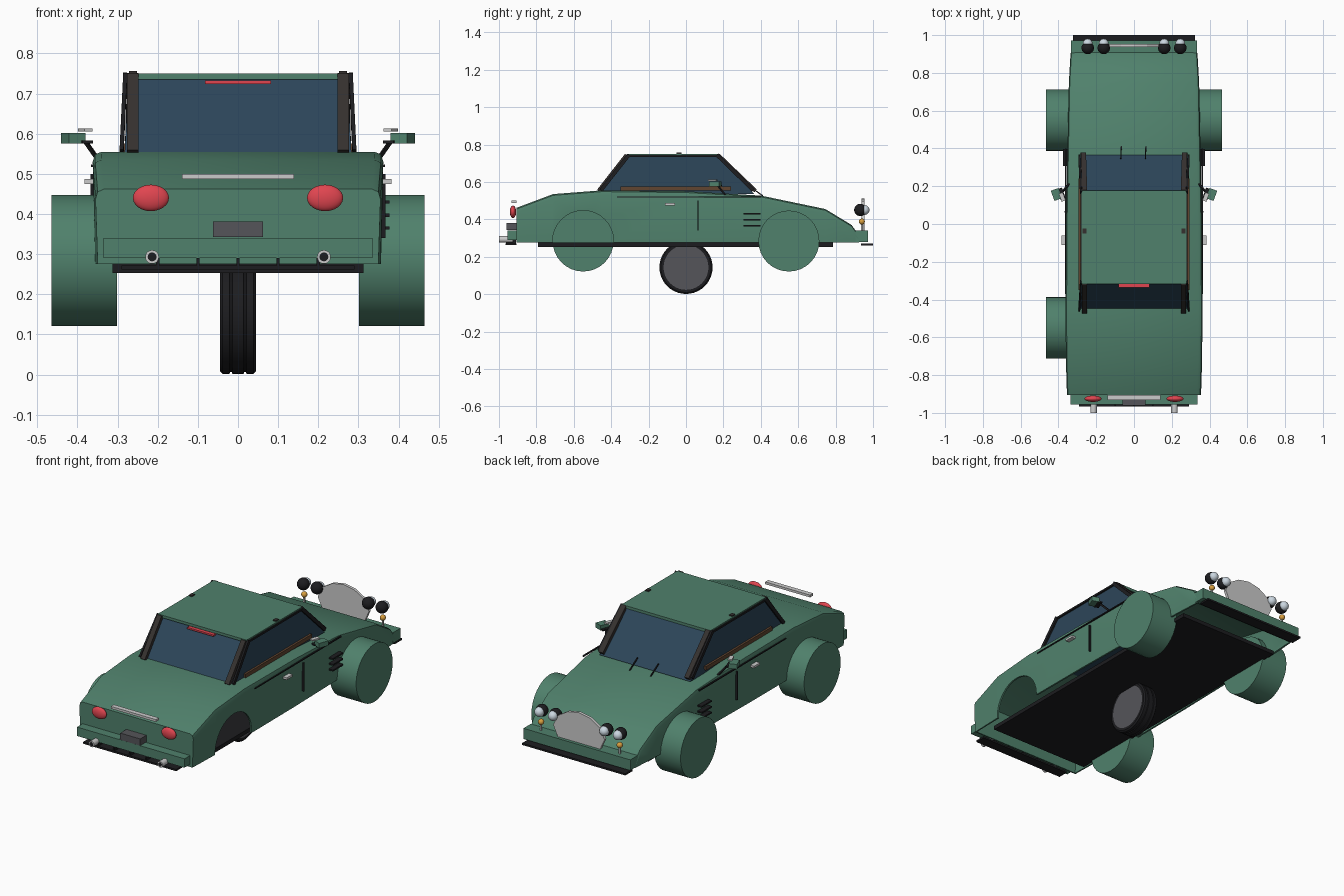
import bpy, bmesh, math
from mathutils import Vector

if "Cube" in bpy.data.objects:
    bpy.data.objects.remove(bpy.data.objects["Cube"])

def mat(name, r, g, b):
    m = bpy.data.materials.new(name)
    m.diffuse_color = (r, g, b, 1)
    m.use_nodes = True
    m.node_tree.nodes["Principled BSDF"].inputs["Base Color"].default_value = m.diffuse_color
    return m

GREEN = mat("green_paint", .08, .22, .15)
BLACK = mat("black_trim", .012, .012, .014)
PILLAR = mat("pillar_grey", .035, .03, .028)
GLASS = mat("tinted_glass", .025, .06, .1)
RED = mat("red_lens", .75, .06, .08)
CHROME = mat("chrome", .65, .65, .66)
LENS = mat("clear_lens", .6, .68, .75)
AMBER = mat("amber_lens", .7, .35, .05)
WOOD = mat("brown_trim", .12, .06, .03)
GREY = mat("hub_grey", .09, .09, .1)

def finish(o, name, m, smooth=False):
    o.name = name
    o.data.materials.append(m)
    if smooth:
        bpy.ops.object.select_all(action='DESELECT')
        o.select_set(True)
        bpy.context.view_layer.objects.active = o
        bpy.ops.object.shade_smooth_by_angle(angle=math.radians(32))
    return o

def mesh(name, verts, faces, m, smooth=False):
    me = bpy.data.meshes.new(name)
    bm = bmesh.new()
    vs = [bm.verts.new(v) for v in verts]
    for f in faces:
        bm.faces.new([vs[i] for i in f])
    bmesh.ops.recalc_face_normals(bm, faces=bm.faces)
    bm.to_mesh(me)
    bm.free()
    o = bpy.data.objects.new(name, me)
    bpy.context.collection.objects.link(o)
    return finish(o, name, m, smooth)

BOX = [(0, 1, 3, 2), (4, 6, 7, 5), (0, 4, 5, 1), (2, 3, 7, 6), (0, 2, 6, 4), (1, 5, 7, 3)]

def box(name, x, y, z, m, rot=0):
    """box from (min, max) ranges, optionally turned about z"""
    c = [sum(r) / 2 for r in (x, y, z)]
    v = [(a - c[0], b - c[1], d - c[2]) for a in x for b in y for d in z]
    o = mesh(name, v, BOX, m)
    o.location = c
    o.rotation_euler.z = rot
    return o

def rod(name, a, b, w, h, m):
    """bar from a to b, w wide in x and h thick"""
    a, b = Vector(a), Vector(b)
    n = (b - a).cross(Vector((1, 0, 0))).normalized() * h / 2
    s = Vector((w / 2, 0, 0))
    return mesh(name, [p + i * s + j * n for p in (a, b) for i in (-1, 1) for j in (-1, 1)], BOX, m)

def cyl(name, loc, r, d, m, axis='x', n=32):
    rot = (0, math.pi / 2, 0) if axis == 'x' else (math.pi / 2, 0, 0)
    bpy.ops.mesh.primitive_cylinder_add(vertices=n, radius=r, depth=d, location=loc, rotation=rot)
    return finish(bpy.context.object, name, m, True)

def ball(name, loc, s, m):
    bpy.ops.mesh.primitive_uv_sphere_add(segments=24, ring_count=12, radius=1, location=loc)
    bpy.context.object.scale = s
    return finish(bpy.context.object, name, m, True)

# body shell: open-bottomed loft along y (y, top z, half width)
stations = [(-.905, .462, .355), (-.71, .535, .361), (-.45, .555, .362), (0, .55, .36),
            (.4, .527, .352), (.745, .455, .345), (.885, .37, .337), (.925, .315, .333)]
verts, faces = [], []
for y, t, w in stations:
    half = [(w * .985, .275), (w, t - .025), (w * .985, t - .007), (w * .94, t)]
    verts += [(-a, y, b) for a, b in half] + [(a, y, b) for a, b in reversed(half)]
for i in range(len(stations) - 1):
    faces += [(i * 8 + k, i * 8 + k + 1, i * 8 + k + 9, i * 8 + k + 8) for k in range(7)]
last = len(verts) - 8
faces += [tuple(range(8)), tuple(range(last, last + 8))]
body = mesh("body_shell", verts, faces, GREEN)
# make the open shell point outward
if max(body.data.polygons, key=lambda p: p.center.z).normal.z < 0:
    body.data.flip_normals()
sol = body.modifiers.new("skin", 'SOLIDIFY')
sol.thickness, sol.offset = .01, -1
# rear right wheel arch is cut open
cutter = cyl("arch_cutter", (.383, -.55, .284), .163, .164, GREEN)
cutter.hide_render = True
cut = body.modifiers.new("arch", 'BOOLEAN')
cut.object, cut.operation, cut.solver = cutter, 'DIFFERENCE', 'EXACT'
bpy.ops.object.select_all(action='DESELECT')
body.select_set(True)
bpy.context.view_layer.objects.active = body
for name in ("skin", "arch"):
    bpy.ops.object.modifier_apply(modifier=name)
bpy.data.objects.remove(cutter)
bpy.ops.object.shade_smooth_by_angle(angle=math.radians(32))

# green drums at the other three corners
for x, y in ((-.383, -.55), (-.383, .55), (.383, .55)):
    cyl("wheel_drum", (x, y, .284), .163, .164, GREEN)

# central wheel with grooved tread, lathed around x
prof = [(-.045, .12), (-.045, .134), (-.038, .142), (-.021, .142), (-.02, .137), (-.015, .137), (-.014, .142)]
prof += [(-a, b) for a, b in reversed(prof)]
N, P = 40, len(prof)
verts = [(a, r * math.cos(2 * math.pi * i / N), .143 + r * math.sin(2 * math.pi * i / N))
         for i in range(N) for a, r in prof]
faces = [(i * P + k, i * P + k + 1, (i + 1) % N * P + k + 1, (i + 1) % N * P + k)
         for i in range(N) for k in range(P - 1)]
mesh("tyre", verts, faces, BLACK, True)
cyl("hub", (0, 0, .143), .125, .088, GREY)

# greenhouse: tinted block, roof and pillars
mesh("cabin_glass", [(s * w, y, z) for s in (-1, 1) for y, z, w in
     ((-.455, .545, .283), (-.305, .738, .272), (.365, .535, .283), (.17, .738, .272))], BOX, GLASS)
box("roof", (-.277, .277), (-.318, .178), (.735, .75), GREEN)
for s in (-1, 1):
    rod("front_pillar", (s * .268, .372, .552), (s * .262, .172, .744), .028, .02, PILLAR)
    rod("rear_pillar", (s * .262, -.467, .553), (s * .262, -.318, .744), .028, .02, PILLAR)
    rod("outer_front_trim", (s * .29, .36, .555), (s * .281, .165, .745), .01, .02, BLACK)
    rod("outer_rear_trim", (s * .29, -.455, .555), (s * .281, -.305, .745), .01, .02, BLACK)
    box("roof_rail", (s * .28 - .004, s * .28 + .004), (-.31, .17), (.733, .743), BLACK)
    box("roof_clip", (s * .262 - .01, s * .262 + .01), (-.05, -.025), (.742, .756), PILLAR)
    box("window_sill_trim", (s * .287 - .006, s * .287 + .006), (-.35, .24), (.553, .575), WOOD)
    # door seams, handle and side vents
    box("belt_seam", (s * .362 - .004, s * .362 + .004), (-.37, .4), (.517, .523), BLACK)
    box("door_seam", (s * .362 - .006, s * .362 + .006), (.062, .068), (.34, .5), BLACK)
    box("door_handle", (s * .37 - .013, s * .37 + .013), (-.112, -.06), (.475, .487), CHROME)
    for z in (.365, .397, .43):
        box("side_vent", (s * .362 - .015, s * .362 + .015), (.308, .398), (z - .004, z + .004), BLACK)
    # mirrors
    box("mirror_shell", (s * .41 - .022, s * .41 + .022), (.128, .185), (.575, .602), GREEN, s * -.35)
    box("mirror_glass", (s * .38 - .011, s * .38 + .011), (.12, .165), (.605, .613), CHROME, s * -.35)
    box("mirror_foot", (s * .385 - .014, s * .385 + .014), (.13, .19), (.575, .583), BLACK, s * -.35)
    rod("mirror_stalk", (s * .345, .21, .53), (s * .38, .17, .58), .01, .01, BLACK)
    # headlamps and indicators
    for x in (.16, .245):
        ball("headlamp_bowl", (s * x, .932, .45), (.033, .033, .033), BLACK)
        ball("headlamp_lens", (s * x, .955, .45), (.026, .026, .026), LENS)
    ball("indicator", (s * .245, .94, .388), (.016, .016, .016), AMBER)
    box("indicator_stalk", (s * .245 - .004, s * .245 + .004), (.936, .944), (.335, .38), CHROME)
    # tail lamps and exhausts
    ball("tail_lamp", (s * .217, -.925, .44), (.045, .017, .033), RED)
    cyl("exhaust", (s * .214, -.962, .293), .017, .076, CHROME, 'y', 20)
    cyl("exhaust_bore", (s * .214, -.963, .293), .011, .076, BLACK, 'y', 20)
for x in (-.07, .06):
    rod("wiper", (x, .345, .572), (x + .003, .412, .525), .006, .006, BLACK)
box("brake_light", (-.082, .082), (-.335, -.315), (.724, .733), RED)

# grille plate
arc = [(-.13, .335), (-.16, .40), (-.13, .46), (-.07, .497), (0, .51)]
arc += [(-a, b) for a, b in reversed(arc[:-1])]
n = len(arc)
mesh("grille", [(a, y, b) for y in (.938, .954) for a, b in arc],
     [tuple(range(n)), tuple(range(n, 2 * n))] +
     [(i, (i + 1) % n, (i + 1) % n + n, i + n) for i in range(n)], CHROME)

# bumpers, splitter, floor, rear fittings
box("nose_bumper", (-.333, .333), (.905, .972), (.28, .34), GREEN)
box("splitter", (-.322, .322), (.935, 1), (.26, .27), BLACK)
box("floor_tray", (-.313, .313), (-.79, .785), (.253, .275), BLACK)
box("tail_bumper", (-.335, .335), (-.955, -.9), (.29, .34), GREEN)
box("tail_trim", (-.14, .14), (-.932, -.905), (.487, .5), CHROME)
box("number_plate", (-.062, .062), (-.96, -.905), (.343, .381), GREY)
box("diffuser", (-.29, .29), (-.965, -.905), (.262, .272), BLACK)
for x in (-.2, -.1, 0, .1, .2):
    box("diffuser_fin", (x - .004, x + .004), (-.963, -.91), (.265, .29), BLACK)
